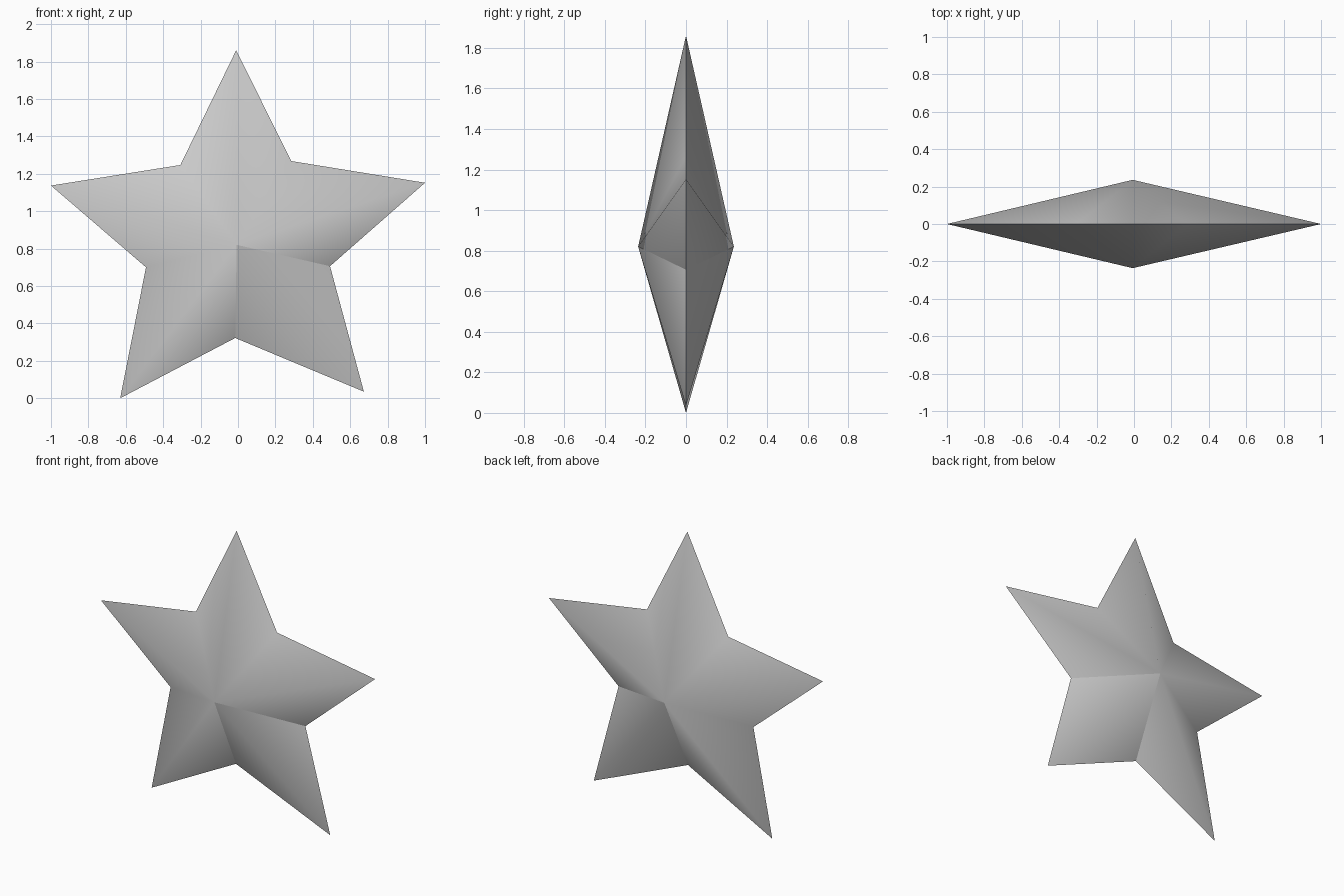
import bpy
import bmesh

cube = bpy.data.objects.get("Cube")
if cube:
    bpy.data.objects.remove(cube, do_unlink=True)

# Pale grey material
grey = bpy.data.materials.new("pale_grey")
grey.use_nodes = True
colour = (0.6, 0.6, 0.6, 1.0)
grey.diffuse_color = colour
grey.node_tree.nodes["Principled BSDF"].inputs["Base Color"].default_value = colour

# Star outline (x, z), clockwise from the top tip, tips and notches alternating
outline = [(-0.01, 1.86), (0.285, 1.268), (1.0, 1.152), (0.492, 0.706),
           (0.673, 0.035), (-0.015, 0.322), (-0.63, 0.0), (-0.492, 0.7),
           (-1.0, 1.137), (-0.308, 1.247)]
centre_x, centre_z, half_depth = -0.007, 0.82, 0.236
separate_leg = (3, 5)  # notches on both sides of the creased leg

bm = bmesh.new()
rim = [bm.verts.new((x, 0, z)) for x, z in outline]
count = len(rim)

# Faceted front and back, each a fan of triangles rising to a peak
for side in (-1, 1):
    peak = bm.verts.new((centre_x, side * half_depth, centre_z))
    for i in range(count):
        face = bm.faces.new((peak, rim[i], rim[(i + 1) % count]))
        face.smooth = True
    for i in separate_leg:
        bm.edges.get((peak, rim[i])).smooth = False

# Crisp edge all round the rim
for i in range(count):
    bm.edges.get((rim[i], rim[(i + 1) % count])).smooth = False

bmesh.ops.recalc_face_normals(bm, faces=bm.faces)
mesh = bpy.data.meshes.new("star")
bm.to_mesh(mesh)
bm.free()
mesh.materials.append(grey)
star = bpy.data.objects.new("star", mesh)
bpy.context.collection.objects.link(star)
